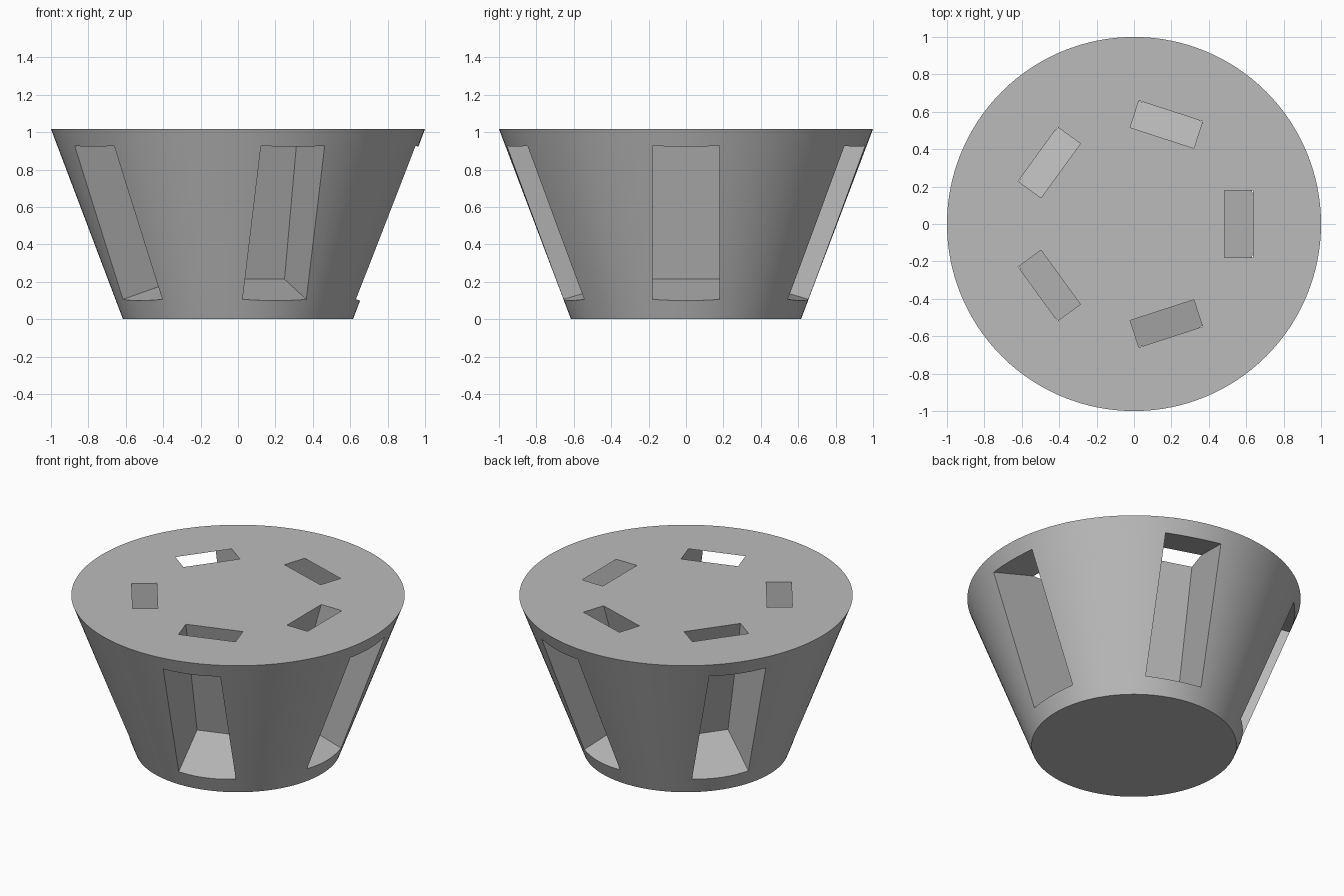
import bpy
import bmesh
import math
from mathutils import Matrix, Vector

default = bpy.data.objects.get("Cube")
if default:
    bpy.data.objects.remove(default, do_unlink=True)

HEIGHT, BASE_R, TOP_R = 1.017, 0.615, 1.0
SLOTS, TILT = 5, math.radians(16)
SLOT_SIZE = Vector((0.8, 0.358, 0.877))   # depth, width, length

grey = bpy.data.materials.new("plain grey")
grey.use_nodes = True
colour = (0.5, 0.5, 0.5, 1)
grey.diffuse_color = colour
grey.node_tree.nodes["Principled BSDF"].inputs["Base Color"].default_value = colour


def make_object(name, bm):
    mesh = bpy.data.meshes.new(name)
    bm.to_mesh(mesh)
    bm.free()
    mesh.materials.append(grey)
    obj = bpy.data.objects.new(name, mesh)
    bpy.context.collection.objects.link(obj)
    return obj


# Solid tapered body
bm = bmesh.new()
bmesh.ops.create_cone(bm, cap_ends=True, segments=128, radius1=BASE_R, radius2=TOP_R,
                      depth=HEIGHT, matrix=Matrix.Translation((0, 0, HEIGHT / 2)))
body = make_object("tapered_holder", bm)

# Ring of tilted boxes that cut the slots through the side and the top
bm = bmesh.new()
for i in range(SLOTS):
    place = (Matrix.Rotation(math.tau * i / SLOTS, 4, "Z")
             @ Matrix.Translation((0.254, 0, 0.214))      # inner bottom edge
             @ Matrix.Rotation(TILT, 4, "Y")
             @ Matrix.Translation((SLOT_SIZE.x / 2, 0, SLOT_SIZE.z / 2))
             @ Matrix.Diagonal(SLOT_SIZE).to_4x4())
    bmesh.ops.create_cube(bm, size=1, matrix=place)
cutter = make_object("slot_cutter", bm)
cutter.hide_render = True

# Cut the slots, then drop the cutter
cut = body.modifiers.new("slots", "BOOLEAN")
cut.operation = "DIFFERENCE"
cut.solver = "EXACT"
cut.object = cutter
bpy.ops.object.select_all(action="DESELECT")
body.select_set(True)
bpy.context.view_layer.objects.active = body
bpy.ops.object.modifier_apply(modifier=cut.name)
bpy.data.objects.remove(cutter, do_unlink=True)

# Round side smooth, rims and slot edges sharp
bpy.ops.object.shade_smooth_by_angle(angle=math.radians(15))
